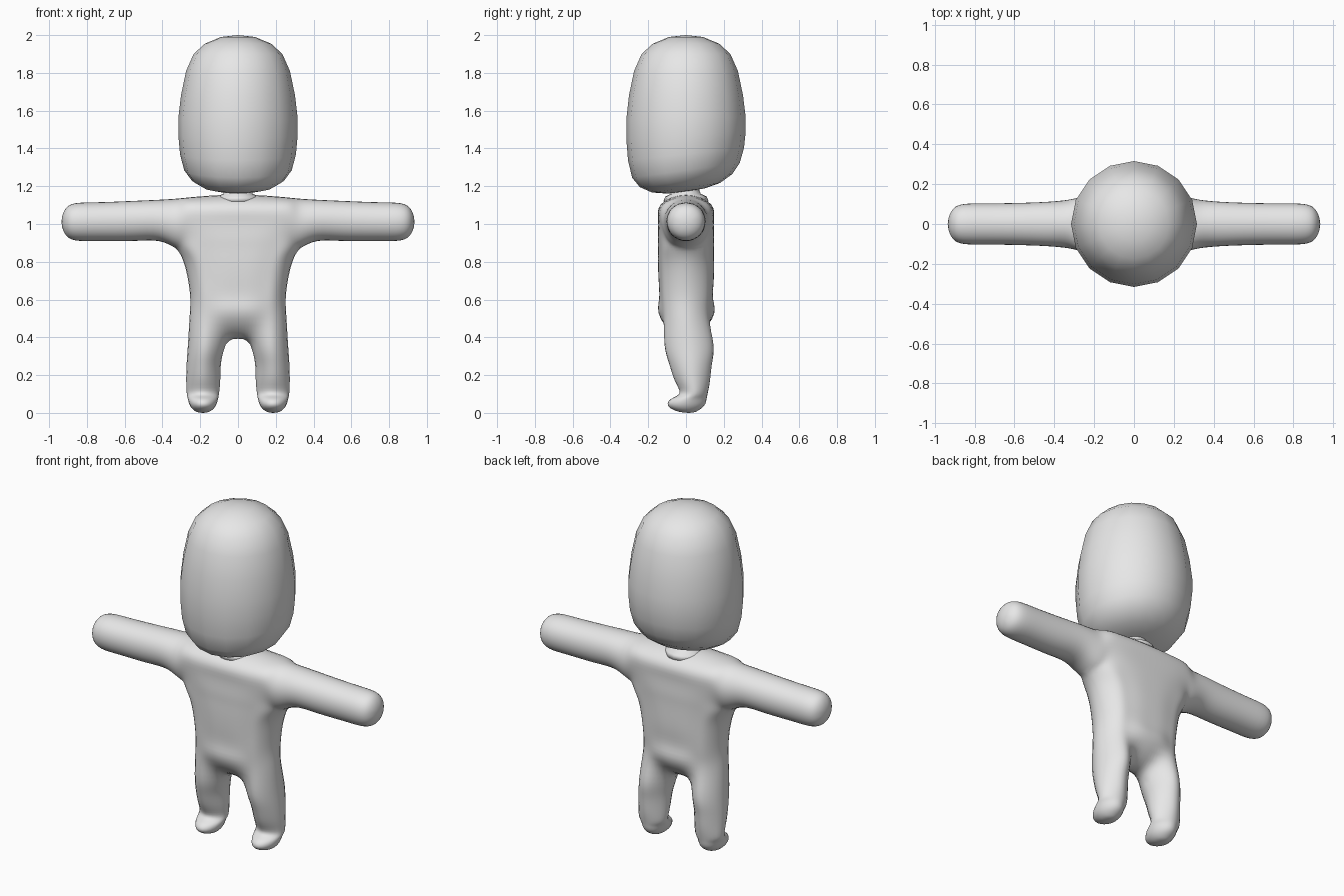
import bpy, bmesh, math
from mathutils import Vector

if "Cube" in bpy.data.objects:
    bpy.data.objects.remove(bpy.data.objects["Cube"])

grey = bpy.data.materials.new("plain grey")
grey.diffuse_color = (0.8, 0.8, 0.8, 1)
grey.use_nodes = True
grey.node_tree.nodes["Principled BSDF"].inputs["Base Color"].default_value = grey.diffuse_color


def finish(bm, name):
    bmesh.ops.recalc_face_normals(bm, faces=bm.faces)
    mesh = bpy.data.meshes.new(name)
    bm.to_mesh(mesh)
    bm.free()
    mesh.materials.append(grey)
    mesh.shade_smooth()
    obj = bpy.data.objects.new(name, mesh)
    bpy.context.collection.objects.link(obj)
    return obj


def lathe(name, profile, sides, lift=lambda y, z: 0.0):
    """Revolve (radius, z) points; lift shifts z according to y."""
    bm = bmesh.new()
    rings = []
    for r, z in profile:
        ring = []
        for i in range(sides if r > 0 else 1):
            a = 2 * math.pi * i / sides
            y = r * math.sin(a)
            ring.append(bm.verts.new((r * math.cos(a), y, z + lift(y, z))))
        rings.append(ring)
    for a, b in zip(rings, rings[1:]):
        for i in range(sides):
            j = i + 1
            quad = [a[i % len(a)], a[j % len(a)], b[j % len(b)], b[i % len(b)]]
            bm.faces.new(list(dict.fromkeys(quad)))
    return finish(bm, name)


# Head: rounded block with sixteen sides, the back of the base lifted
head_profile = [(0, 2.0), (0.09, 1.99), (0.175, 1.955), (0.235, 1.9), (0.275, 1.81),
                (0.302, 1.68), (0.316, 1.56), (0.316, 1.47), (0.307, 1.37), (0.285, 1.285),
                (0.245, 1.23), (0.18, 1.192), (0.1, 1.175), (0, 1.17)]
lathe("head", head_profile, 16,
      lambda y, z: 0.14 * y * min(1, max(0, (1.6 - z) / 0.3)))

# Neck: short flared stub
lathe("neck", [(0, 1.12), (0.12, 1.12), (0.11, 1.145), (0.078, 1.16), (0.07, 1.18),
               (0.07, 1.21), (0, 1.21)], 16)

# Body cage: front and back sheets that share their outline, mirrored in x
body = bmesh.new()
verts = {}


def vert(p, back, sign):
    x, z, yf, yb = p
    co = (round(sign * x, 4) + 0.0, round(yb if back else yf, 4) + 0.0, round(z, 4))
    if co not in verts:
        verts[co] = body.verts.new(co)
    return verts[co]


def sheet(rows):
    for a, b in zip(rows, rows[1:]):
        for i in range(min(len(a), len(b)) - 1):
            for back in (0, 1):
                for sign in (1, -1):
                    quad = [vert(p, back, sign) for p in (a[i], a[i + 1], b[i + 1], b[i])]
                    quad = list(dict.fromkeys(quad))
                    if len(quad) > 2:
                        body.faces.new(quad)


def torso_row(z, w, yf, yb):
    row = []
    for f in (0, 0.3, 0.58, 0.82, 1):
        d = (1 - f ** 2.6) ** (1 / 2.6)
        row.append((f * w, z, yf * d, yb * d))
    return row


def leg_row(z, inner, p, q, outer, yf, yb):
    m = (yf + yb) / 2
    return [(inner, z, m, m), (p, z, yf, yb), (q, z, yf, yb), (outer, z, m, m)]


# Shoulders and arms: x, underside z, top z, half depth
arm = [(0.33, 0.872, 1.134, 0.122), (0.42, 0.91, 1.128, 0.112), (0.56, 0.91, 1.122, 0.106),
       (0.74, 0.91, 1.115, 0.103), (0.86, 0.913, 1.11, 0.099), (0.912, 0.942, 1.082, 0.07)]
tip = (0.935, 1.012, 0, 0)


def arm_row(f, d):
    row = []
    for x, lo, hi, depth in arm:
        row.append((x, lo + (hi - lo) * f, -depth * d, depth * d))
    return row + [tip]


def chest_row(z, depths):
    return [(x, z, -d, d) for x, d in zip((0, 0.1, 0.19, 0.27), depths)]


top_edge = [(0, 1.155, 0, 0), (0.1, 1.153, 0, 0), (0.19, 1.147, 0, 0), (0.27, 1.139, 0, 0)]

upper = [
    torso_row(0.5, 0.257, -0.134, 0.139),
    torso_row(0.6, 0.253, -0.142, 0.143),
    torso_row(0.7, 0.264, -0.145, 0.147),
    torso_row(0.8, 0.289, -0.148, 0.148),
    torso_row(0.872, 0.33, -0.148, 0.148)[:4] + arm_row(0, 0),
    chest_row(0.935, (0.149, 0.147, 0.138, 0.117)) + arm_row(0.15, 0.72),
    chest_row(1.02, (0.147, 0.146, 0.142, 0.133)) + arm_row(0.5, 1),
    chest_row(1.105, (0.132, 0.13, 0.124, 0.112)) + arm_row(0.85, 0.74),
    top_edge + arm_row(1, 0),
]
sheet(upper)

# Hips, legs and feet
hips = leg_row(0.36, 0.065, 0.135, 0.21, 0.266, -0.1, 0.13)
hips[0] = (0.065, 0.36, 0, 0)
sheet([upper[0], [(0, 0.39, 0, 0)] + hips])
sheet([
    hips,
    leg_row(0.26, 0.09, 0.145, 0.22, 0.272, -0.074, 0.122),
    leg_row(0.17, 0.093, 0.15, 0.22, 0.275, -0.047, 0.115),
    leg_row(0.105, 0.1, 0.15, 0.22, 0.272, -0.024, 0.105),
    leg_row(0.075, 0.105, 0.152, 0.22, 0.266, -0.066, 0.097),
    leg_row(0.04, 0.117, 0.153, 0.217, 0.255, -0.083, 0.085),
    leg_row(0.012, 0.142, 0.163, 0.207, 0.23, -0.048, 0.055),
    [(0.186, 0.0, 0.015, 0.015)] * 4,
])
body_obj = finish(body, "body")

# Smooth the body, then adjust the cage so the surface passes through its points
sub = body_obj.modifiers.new("smooth", "SUBSURF")
sub.levels = sub.render_levels = 2
goal = [v.co.copy() for v in body_obj.data.vertices]
for _ in range(6):
    body_obj.data.update()
    body_obj.update_tag()
    bpy.context.view_layer.update()
    ev = body_obj.evaluated_get(bpy.context.evaluated_depsgraph_get())
    now = [Vector(ev.data.vertices[i].co) for i in range(len(goal))]
    for v, g, n in zip(body_obj.data.vertices, goal, now):
        v.co += 0.8 * (g - n)
body_obj.data.update()
